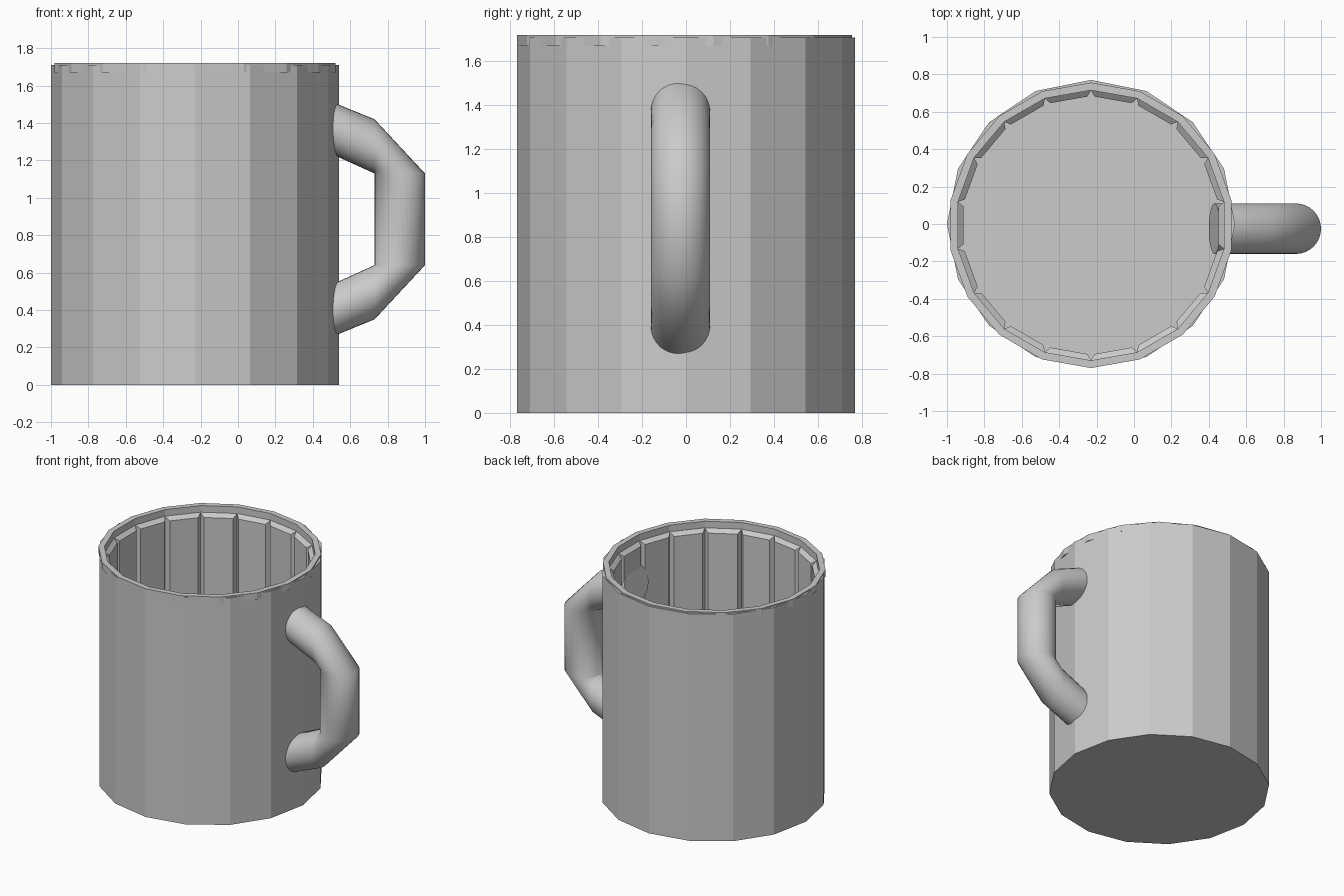
import bpy, bmesh
from math import sin, cos, pi, radians

cube = bpy.data.objects.get("Cube")
if cube:
    bpy.data.objects.remove(cube)

# One plain grey for the whole mug
grey = bpy.data.materials.new("light_grey")
grey.use_nodes = True
colour = (0.6, 0.6, 0.6, 1)
grey.diffuse_color = colour
grey.node_tree.nodes["Principled BSDF"].inputs["Base Color"].default_value = colour

CX = -0.23


def finish(bm, name):
    mesh = bpy.data.meshes.new(name)
    bm.to_mesh(mesh)
    bm.free()
    obj = bpy.data.objects.new(name, mesh)
    bpy.context.collection.objects.link(obj)
    mesh.materials.append(grey)
    return obj


def ring(bm, sides, radius, z, cy=0):
    """Polygon with a corner on the -y axis."""
    angles = [2 * pi * i / sides - pi / 2 for i in range(sides)]
    return [bm.verts.new((CX + radius * cos(a), cy + radius * sin(a), z)) for a in angles]


def bridge(bm, low, high):
    n = len(low)
    return [bm.faces.new((low[i], low[(i + 1) % n], high[(i + 1) % n], high[i]))
            for i in range(n)]


def lathe(bm, sides, profile, cy=0):
    """Bands of faces between successive (radius, z) rings."""
    rings = [ring(bm, sides, r, z, cy) for r, z in profile]
    return rings, [bridge(bm, a, b) for a, b in zip(rings, rings[1:])]


# Outer body: sixteen flat sides, closed underneath, open at the top
bm = bmesh.new()
rings, bands = lathe(bm, 16, [(0.77, 0), (0.77, 1.71), (0.74, 1.71)])
bm.faces.new(rings[0][::-1])
finish(bm, "outer_body")

# Liner: eighteen-sided lip, then raised chamfered panels down to the floor
bm = bmesh.new()
rings, bands = lathe(bm, 18, [(0.735, 1.67), (0.763, 1.67), (0.763, 1.72),
                              (0.722, 1.72), (0.722, 1.67), (0.722, 0.06)], cy=-0.007)
bm.faces.new(rings[-1])
bm.normal_update()
bmesh.ops.inset_individual(bm, faces=bands[-1], thickness=0.035, depth=0.03)
finish(bm, "lip_and_liner")

# Handle: elliptical sections, each given by its inner and outer (x, z) edge
half = [((0.40, 1.28), (0.46, 1.53)), ((0.73, 1.13), (0.73, 1.42)),
        ((0.73, 1.13), (1.0, 1.13))]
MID = 0.885
sections = half + [tuple((x, 2 * MID - z) for x, z in pair) for pair in reversed(half)]
SEGMENTS = 32
bm = bmesh.new()
loops = []
for (x0, z0), (x1, z1) in sections:
    loop = []
    for i in range(SEGMENTS):
        a = 2 * pi * i / SEGMENTS
        t = (1 + cos(a)) / 2
        loop.append(bm.verts.new((x0 + (x1 - x0) * t, -0.025 + 0.135 * sin(a),
                                  z0 + (z1 - z0) * t)))
    loops.append(loop)
for a, b in zip(loops, loops[1:]):
    bridge(bm, a, b)
bm.faces.new(loops[0])
bm.faces.new(loops[-1])
bmesh.ops.remove_doubles(bm, verts=bm.verts[:], dist=0.0001)
bmesh.ops.recalc_face_normals(bm, faces=bm.faces[:])
handle = finish(bm, "handle")

bpy.ops.object.select_all(action="DESELECT")
handle.select_set(True)
bpy.context.view_layer.objects.active = handle
bpy.ops.object.shade_smooth_by_angle(angle=radians(70))
